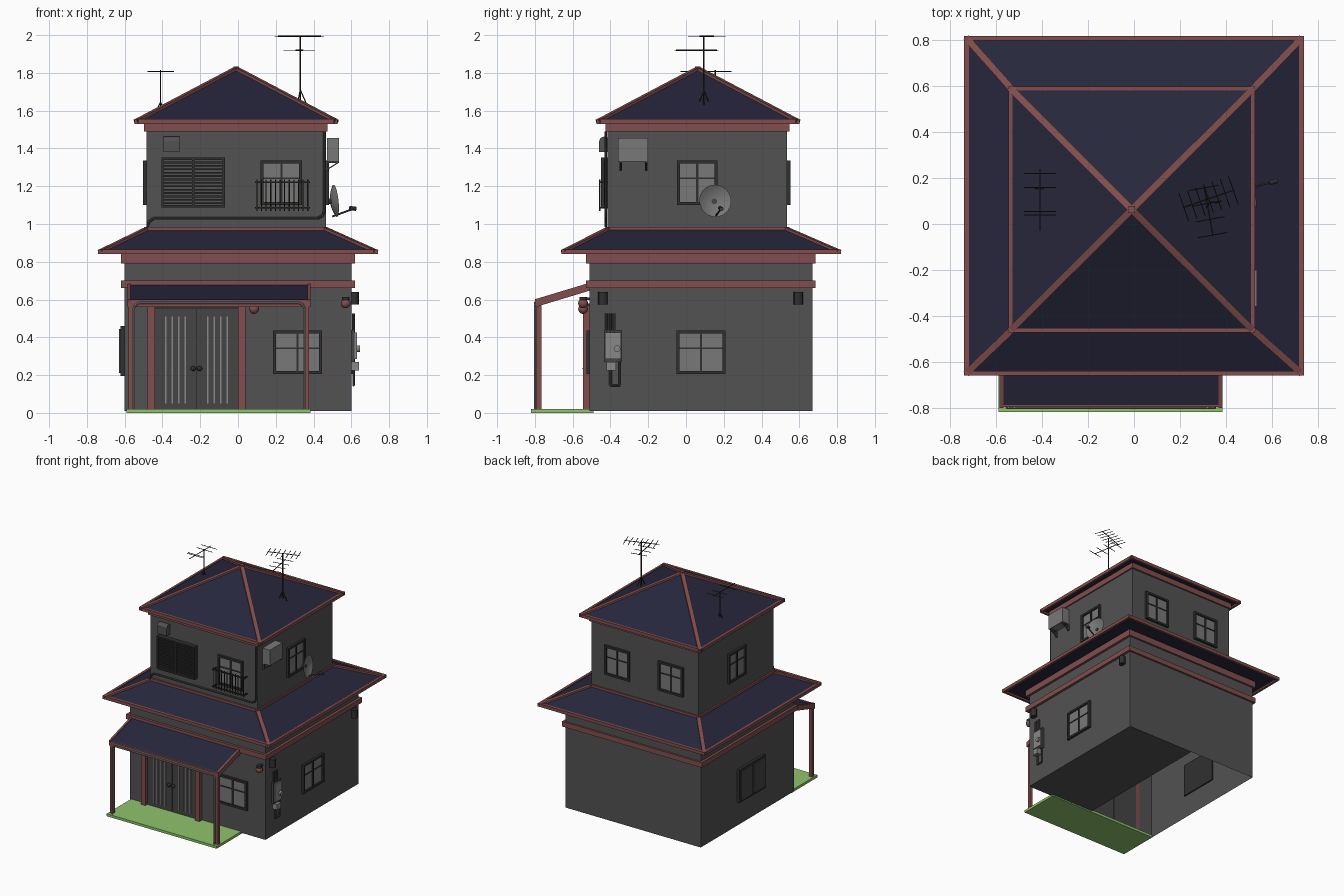
import bpy, bmesh, math
from mathutils import Matrix, Vector

if "Cube" in bpy.data.objects:
    bpy.data.objects.remove(bpy.data.objects["Cube"])


def material(name, *rgb):
    m = bpy.data.materials.new(name)
    m.use_nodes = True
    m.diffuse_color = (*rgb, 1)
    m.node_tree.nodes["Principled BSDF"].inputs["Base Color"].default_value = (*rgb, 1)
    return m


WALL = material("wall grey", .085, .085, .085)
RED = material("trim red", .22, .075, .075)
NAVY = material("roof navy", .02, .02, .046)
GREEN = material("porch green", .28, .55, .15)
GLASS = material("window glass", .19, .19, .19)
DARK = material("frame dark", .03, .03, .03)
DOOR = material("door grey", .06, .06, .06)
METAL = material("light metal", .25, .25, .25)
WIRE = material("aerial wire", .022, .022, .018)


class Part:
    """One object, collected from simple solids in local coordinates."""

    def __init__(self, name, mat, place=None):
        self.name, self.mat = name, mat
        self.place = place or Matrix()
        self.bm = bmesh.new()

    def box(self, x0, x1, y0, y1, z0, z1):
        c = Vector((x0 + x1, y0 + y1, z0 + z1)) / 2
        s = Matrix.Diagonal((x1 - x0, y1 - y0, z1 - z0, 1))
        bmesh.ops.create_cube(self.bm, size=1, matrix=Matrix.Translation(c) @ s)
        return self

    def beam(self, p, q, w, h):
        p, q = Vector(p), Vector(q)
        m = Matrix.Translation((p + q) / 2) @ (q - p).to_track_quat('Y', 'Z').to_matrix().to_4x4()
        bmesh.ops.create_cube(self.bm, size=1, matrix=m @ Matrix.Diagonal((w, (q - p).length, h, 1)))
        return self

    def rod(self, p, q, r, sides=6):
        p, q = Vector(p), Vector(q)
        m = Matrix.Translation((p + q) / 2) @ (q - p).to_track_quat('Z', 'Y').to_matrix().to_4x4()
        bmesh.ops.create_cone(self.bm, cap_ends=True, segments=sides, radius1=r, radius2=r,
                              depth=(q - p).length, matrix=m)
        return self

    def ball(self, c, r):
        bmesh.ops.create_uvsphere(self.bm, u_segments=16, v_segments=10, radius=r,
                                  matrix=Matrix.Translation(c))
        return self

    def done(self, smooth=False):
        me = bpy.data.meshes.new(self.name)
        bmesh.ops.recalc_face_normals(self.bm, faces=self.bm.faces)
        self.bm.to_mesh(me)
        self.bm.free()
        me.materials.append(self.mat)
        ob = bpy.data.objects.new(self.name, me)
        bpy.context.collection.objects.link(ob)
        ob.matrix_world = self.place
        if smooth:
            for o in bpy.context.selected_objects:
                o.select_set(False)
            ob.select_set(True)
            bpy.context.view_layer.objects.active = ob
            bpy.ops.object.shade_smooth_by_angle()
        return ob


def wall(x, y, turn):
    """Local frame on a wall: x runs along it, -y points outward."""
    return Matrix.Translation((x, y, 0)) @ Matrix.Rotation(math.radians(turn), 4, 'Z')


def ring(part, x0, x1, y0, y1, z0, z1, t):
    part.box(x0, x1, y0, y0 + t, z0, z1).box(x0, x1, y1 - t, y1, z0, z1)
    part.box(x0, x0 + t, y0 + t, y1 - t, z0, z1).box(x1 - t, x1, y0 + t, y1 - t, z0, z1)


def pipe(name, points, r, mat):
    p = Part(name, mat)
    for a, b in zip(points, points[1:]):
        p.rod(a, b, r, 8)
    for c in points[1:-1]:
        p.ball(c, r)
    p.done(True)


def corners(x0, x1, y0, y1, z):
    return [(x0, y0, z), (x1, y0, z), (x1, y1, z), (x0, y1, z)]


def hip_roof(name, low, high):
    """Navy hipped solid with red hip beams between matching corners."""
    p = Part(name, NAVY)
    a = [p.bm.verts.new(c) for c in low]
    b = [p.bm.verts.new(c) for c in high]
    p.bm.faces.new(a)
    p.bm.faces.new(b)
    for i in range(4):
        p.bm.faces.new((a[i], a[i - 1], b[i - 1], b[i]))
    bmesh.ops.remove_doubles(p.bm, verts=p.bm.verts[:], dist=.001)
    p.done()
    hips = Part(name + " hips", RED)
    for l, h in zip(low, high):
        hips.beam(l, h, .03, .018)
    hips.done()


# lower storey: open underneath on one half
body = Part("lower walls", WALL).box(-.6, .6, -.51, .67, .01, .85)
bm = body.bm
bmesh.ops.bisect_plane(bm, geom=bm.verts[:] + bm.edges[:] + bm.faces[:],
                       plane_co=(0, 0, 0), plane_no=(1, 0, 0))
bm.faces.ensure_lookup_table()
floor = [f for f in bm.faces if f.calc_center_median().z < .02 and f.calc_center_median().x < 0]
bmesh.ops.delete(bm, geom=floor, context='FACES')
body.done()
Part("upper walls", WALL).box(-.485, .465, -.415, .535, .9, 1.54).done()

# trim bands and eaves
bands = Part("trim bands", RED)
for z0, z1 in ((.66, .7), (.79, .842)):
    ring(bands, -.62, .62, -.53, .685, z0, z1, .04)
for z0, z1 in ((.955, .985), (1.49, 1.535)):
    ring(bands, -.497, .475, -.427, .547, z0, z1, .04)
bands.done()
eaves = Part("eaves", RED)
ring(eaves, -.74, .74, -.66, .82, .84, .865, .02)
ring(eaves, -.547, .528, -.473, .6, 1.53, 1.555, .018)
eaves.done()

# roofs
hip_roof("skirt roof", corners(-.73, .73, -.65, .81, .853), corners(-.485, .465, -.415, .535, .972))
hip_roof("main roof", corners(-.54, .521, -.466, .593, 1.543), [(-.01, .063, 1.822)] * 4)
Part("roof finial", RED).box(-.025, .005, .048, .078, 1.80, 1.835).done()

# porch
Part("porch slab", GREEN).box(-.59, .385, -.82, -.49, 0, .02).done()
Part("porch roof", NAVY).beam((-.1, -.793, .588), (-.1, -.51, .673), .95, .02).done()
frame = Part("porch frame", RED).box(-.585, .385, -.797, -.78, .56, .6)
frame.box(-.585, .385, -.53, -.51, .655, .69)
for x in (-.577, .377):
    frame.beam((x, -.795, .582), (x, -.51, .668), .016, .04)
for x in (-.567, .364):
    frame.box(x - .013, x + .013, -.793, -.766, .02, .58)
frame.done()
pipe("porch pipe", [(-.553, -.8, .02), (-.553, -.8, .55), (-.543, -.8, .573), (-.52, -.8, .583),
                    (.32, -.8, .583), (.343, -.8, .573), (.352, -.8, .55), (.352, -.8, .02)], .006, METAL)

# entrance
posts = Part("door posts", RED)
for x in (-.46, .02):
    posts.box(x - .02, x + .02, -.545, -.505, .02, .57)
posts.done()
leaves = Part("door leaves", DOOR).box(-.44, -.222, -.52, -.5, .02, .55)
leaves.box(-.218, 0, -.52, -.5, .02, .55).done()
Part("door surround", DARK).box(-.44, 0, -.515, -.505, .02, .565).done()
strips = Part("door strips", METAL)
knobs = Part("door knobs", DARK)
for s in (-1, 1):
    for i in range(4):
        x = -.22 + s * (.06 + i * .034)
        strips.box(x - .004, x + .004, -.526, -.518, .05, .51)
    knobs.ball((-.22 + s * .017, -.533, .235), .014)
strips.done()
knobs.done(True)


# windows
def window(name, place, u, z0, z1, half):
    f = Part(name + " frame", DARK, place)
    t = .016
    for s in (-1, 1):
        e = u + s * (half - t / 2)
        f.box(e - t / 2, e + t / 2, -.018, .01, z0, z1)
    f.box(u - half, u + half, -.018, .01, z0, z0 + t).box(u - half, u + half, -.018, .01, z1 - t, z1)
    f.box(u - .006, u + .006, -.012, .01, z0, z1)
    zc = z0 + (z1 - z0) * .6
    f.box(u - half, u + half, -.01, .01, zc - .004, zc + .004)
    f.done()
    Part(name + " glass", GLASS, place).box(u - half + t, u + half - t, -.005, .005, z0 + t, z1 - t).done()


window("lower front window", wall(0, -.51, 0), .315, .205, .435, .13)
window("lower side window", wall(.6, 0, 90), .08, .205, .435, .13)
window("upper front window", wall(0, -.415, 0), .23, 1.1, 1.335, .11)
window("upper side window", wall(.465, 0, 90), .06, 1.1, 1.335, .108)
window("upper left window", wall(-.485, 0, -90), -.06, 1.1, 1.335, .108)
for u in (-.23, .245):
    window("upper back window", wall(0, .535, 180), u, 1.1, 1.335, .11)

# sliding shutter on the left wall
left = wall(-.6, 0, -90)
Part("shutter frame", DARK, left).box(-.21, .12, -.022, .01, .195, .46).done()
panels = Part("shutter panels", DOOR, left)
for u in (-.2, -.04):
    panels.box(u, u + .15, -.03, 0, .21, .445)
panels.done()

# louvred screen, vent and balcony rail
Part("louvre back", WALL).box(-.4, -.075, -.428, -.41, 1.095, 1.345).done()
louvre = Part("louvre slats", DARK)
louvre.box(-.405, -.07, -.45, -.41, 1.34, 1.352).box(-.405, -.07, -.45, -.41, 1.088, 1.1)
for x in (-.4, -.2375, -.075):
    louvre.box(x - .006, x + .006, -.45, -.41, 1.09, 1.35)
for i in range(13):
    z = 1.11 + i * .018
    louvre.beam((-.4, -.437, z), (-.075, -.437, z), .012, .009)
louvre.done()
vent = Part("wall vent", WALL).box(-.395, -.31, -.46, -.41, 1.38, 1.44)
vent.rod((-.395, -.432, 1.435), (-.31, -.432, 1.435), .028, 16)
vent.done()
rail = Part("balcony rail", WIRE)
for z in (1.085, 1.222):
    rail.box(.09, .38, -.46, -.452, z - .004, z + .004)
    for x in (.1, .37):
        rail.box(x - .004, x + .004, -.46, -.41, z - .004, z + .004)
for i in range(12):
    rail.rod((.1 + i * .0245, -.456, 1.07), (.1 + i * .0245, -.456, 1.235), .0035)
rail.done()
pipe("rain pipe", [(-.48, -.425, .985), (-.472, -.425, 1.012), (-.445, -.425, 1.03), (.42, -.425, 1.03),
                   (.447, -.425, 1.043), (.457, -.425, 1.07), (.457, -.425, 1.49)], .007, DOOR)

# lamps
bulbs, mounts = Part("porch lamps", RED), Part("lamp mounts", DARK)
for x, z in ((.085, .55), (.57, .58)):
    bulbs.ball((x, -.545, z), .026)
    mounts.rod((x, -.545, z + .015), (x, -.545, z + .034), .02, 12).box(x - .008, x + .008, -.545, -.5, z + .018, z + .03)
for y in (-.44, .595):
    mounts.rod((.616, y, .575), (.616, y, .64), .025, 12)
bulbs.done(True)
mounts.done(True)

# meter box and air conditioner
meter = Part("meter box", METAL).box(.595, .63, -.43, -.345, .285, .425).box(.595, .64, -.42, -.37, .225, .27)
meter.rod((.62, -.365, .34), (.645, -.365, .34), .018, 12).done()
conduit = Part("meter conduits", DOOR).box(.598, .618, -.435, -.34, .27, .44)
for y in (-.42, -.4, -.38):
    conduit.rod((.612, y, .42), (.612, y, .525), .008, 8)
conduit.rod((.612, -.4, .23), (.612, -.4, .145), .007, 8).rod((.612, -.4, .147), (.612, -.35, .147), .007, 8)
conduit.rod((.612, -.35, .145), (.612, -.35, .29), .007, 8).done(True)
Part("air conditioner", GLASS).box(.47, .535, -.36, -.2, 1.33, 1.455).done()
bracket = Part("conditioner brackets", DOOR)
for y in (-.345, -.21):
    bracket.box(.46, .535, y - .005, y + .005, 1.322, 1.332).box(.46, .475, y - .007, y + .007, 1.28, 1.33)
    bracket.beam((.466, y, 1.285), (.53, y, 1.325), .008, .006)
bracket.done()

# satellite dish: a shallow bowl opening along local +z
aim = Matrix.Translation((.49, .15, 1.12)) @ Matrix.Rotation(math.radians(12), 4, 'Z') @ Matrix.Rotation(math.radians(84), 4, 'Y')
dish = Part("satellite dish", GLASS, aim)
prof = [dish.bm.verts.new((r, 0, 3.4 * r * r)) for r in (0, .022, .044, .066, .086)]
edges = [dish.bm.edges.new(e) for e in zip(prof, prof[1:])]
bmesh.ops.spin(dish.bm, geom=prof + edges, cent=(0, 0, 0), axis=(0, 0, 1), angle=math.tau, steps=28)
bmesh.ops.remove_doubles(dish.bm, verts=dish.bm.verts[:], dist=.0005)
dish.done(True)
arm = Part("dish arm", DOOR).rod((.46, .15, 1.12), (.495, .15, 1.12), .015, 10)
arm.rod((.5, .155, 1.04), (.61, .185, 1.08), .005).rod((.59, .18, 1.085), (.625, .188, 1.08), .011, 10).done(True)


# roof aerials
def aerial(part, centre, angle, half, spread, count, r=.003):
    c, d = Vector(centre), Vector((math.cos(angle), math.sin(angle), 0))
    n = Vector((-d.y, d.x, 0))
    part.rod(c - d * half, c + d * half, r)
    for i in range(count):
        e = c + d * half * (2 * i / (count - 1) - 1) * .95
        part.rod(e - n * spread, e + n * spread, r * .8)


big = Part("large aerial", WIRE).rod((.33, .095, 1.6), (.33, .095, 1.995), .004)
for k in range(3):
    a = k * math.tau / 3
    big.rod((.33, .095, 1.71), (.33 + .035 * math.cos(a), .095 + .035 * math.sin(a), 1.63), .003)
aerial(big, (.325, .11, 1.994), .33, .12, .065, 7)
aerial(big, (.325, .055, 1.92), 1.75, .11, .065, 4)
big.done()
small = Part("small aerial", WIRE).rod((-.41, .155, 1.6), (-.41, .155, 1.815), .004)
small.rod((-.41, .155, 1.645), (-.43, .155, 1.605), .003).rod((-.41, .155, 1.645), (-.39, .155, 1.605), .003)
small.rod((-.41, -.03, 1.808), (-.41, .24, 1.808), .003)
for y in (.04, .055, .16, .22):
    small.rod((-.48, y, 1.808), (-.34, y, 1.808), .0025)
small.done()
